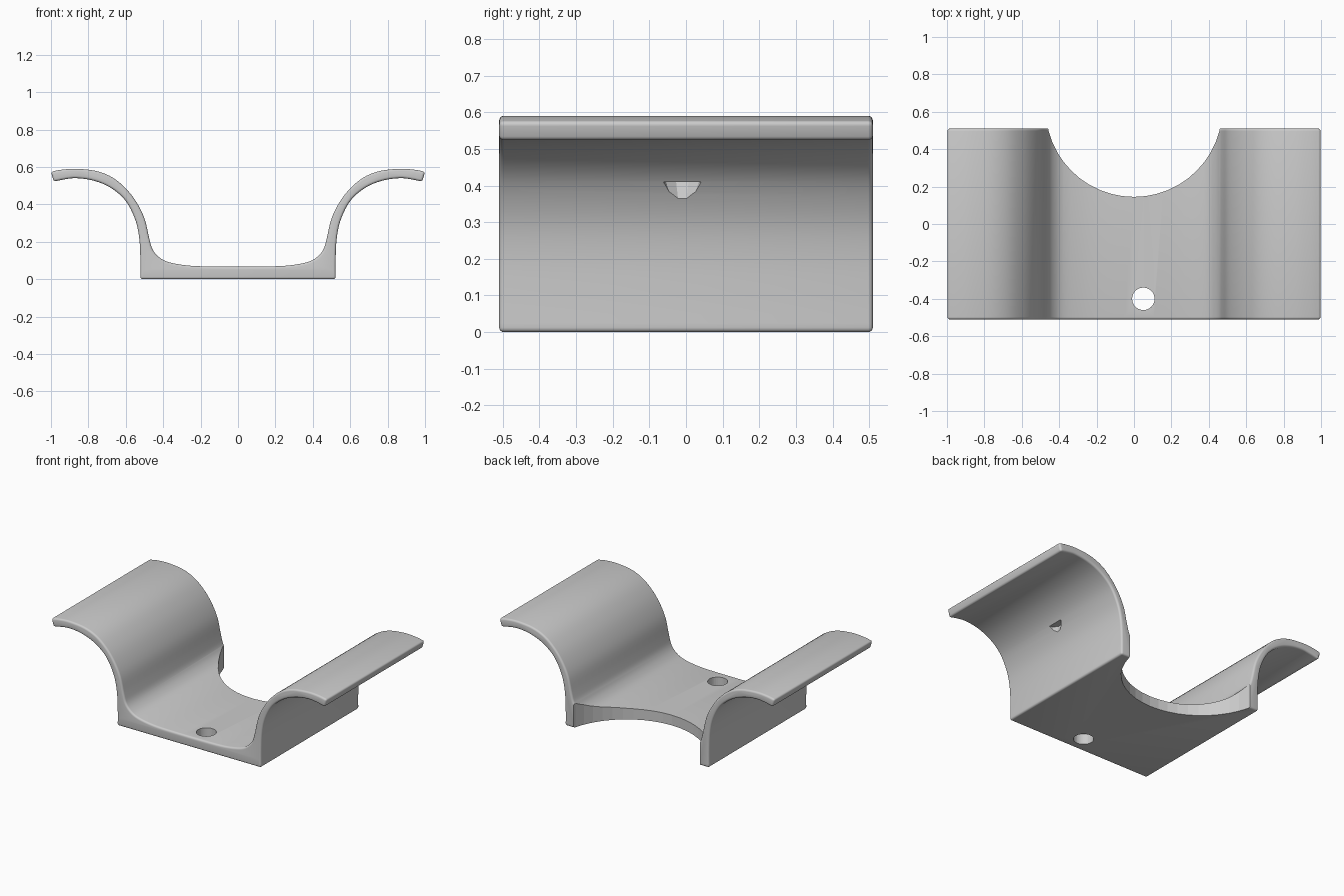
import bpy, bmesh, math
from mathutils import Vector

if "Cube" in bpy.data.objects:
    bpy.data.objects.remove(bpy.data.objects["Cube"])

HALF_DEPTH = 0.51


def material(name, rgb):
    mat = bpy.data.materials.new(name)
    mat.use_nodes = True
    mat.diffuse_color = (*rgb, 1)
    mat.node_tree.nodes["Principled BSDF"].inputs["Base Color"].default_value = (*rgb, 1)
    return mat


grey = material("plain grey", (0.6, 0.6, 0.6))


def add_object(name, bm):
    mesh = bpy.data.meshes.new(name)
    bm.to_mesh(mesh)
    bm.free()
    mesh.materials.append(grey)
    obj = bpy.data.objects.new(name, mesh)
    bpy.context.collection.objects.link(obj)
    return obj


def spline(points, steps=4):
    """Smooth curve through the given points."""
    p = [Vector(q) for q in points]
    p = [2 * p[0] - p[1]] + p + [2 * p[-1] - p[-2]]
    out = []
    for a, b, c, d in zip(p, p[1:], p[2:], p[3:]):
        for i in range(steps):
            t = i / steps
            out.append(0.5 * (2 * b + (c - a) * t + (2 * a - 5 * b + 4 * c - d) * t ** 2
                              + (3 * b - a - 3 * c + d) * t ** 3))
    return out + [p[-2]]


def bake(obj):
    """Turn the modifiers into plain mesh."""
    bpy.ops.object.select_all(action="DESELECT")
    bpy.context.view_layer.objects.active = obj
    obj.select_set(True)
    bpy.ops.object.convert(target="MESH")


# Half profile: inner floor and flange top, then flange underside and outer wall
top = spline([(0, .067), (.2, .069), (.3, .077), (.38, .094), (.425, .12), (.457, .16),
              (.475, .22), (.5, .325), (.545, .415), (.6, .485), (.67, .543), (.757, .578),
              (.865, .59), (.945, .585), (1, .574)])
under = spline([(.985, .522), (.92, .535), (.865, .54), (.785, .53), (.705, .502),
                (.635, .455), (.585, .395), (.545, .305), (.527, .21), (.522, .1), (.522, 0)])
half = top + under
profile = half + [Vector((-p.x, p.y)) for p in reversed(half[1:])]

# Bracket body: profile drawn out along the depth
bm = bmesh.new()
face = bm.faces.new([bm.verts.new((p.x, -HALF_DEPTH, p.y)) for p in profile])
ext = bmesh.ops.extrude_face_region(bm, geom=[face])
bmesh.ops.translate(bm, vec=(0, 2 * HALF_DEPTH, 0),
                    verts=[g for g in ext["geom"] if isinstance(g, bmesh.types.BMVert)])
bmesh.ops.recalc_face_normals(bm, faces=bm.faces)
body = add_object("bracket_body", bm)
bevel = body.modifiers.new("rounded_edges", "BEVEL")
bevel.width, bevel.segments = 0.02, 4
bevel.limit_method, bevel.angle_limit = "ANGLE", math.radians(50)
bake(body)
bpy.ops.object.shade_smooth_by_angle(angle=math.radians(35))


def cut(name, location, bottom_radius, top_radius, height, sides):
    """Take an upright cylinder or cone out of the body."""
    bm = bmesh.new()
    bmesh.ops.create_cone(bm, cap_ends=True, segments=sides, radius1=bottom_radius,
                          radius2=top_radius, depth=height)
    bmesh.ops.translate(bm, vec=location, verts=bm.verts)
    cutter = add_object(name, bm)
    cutter.hide_render = True
    mod = body.modifiers.new(name, "BOOLEAN")
    mod.operation, mod.solver, mod.object = "DIFFERENCE", "EXACT", cutter
    return cutter


# Round rear cutout, screw hole and small pocket in the left outer wall
cutters = [cut("rear_cutout", (0, .617, .2), .472, .472, 1, 48),
           cut("screw_hole", (.05, -.4, .1), .06, .06, .4, 32),
           cut("wall_pocket", (.605, -.01, .34), .002, .055, .14, 10)]
bake(body)
for cutter in cutters:
    bpy.data.objects.remove(cutter)
